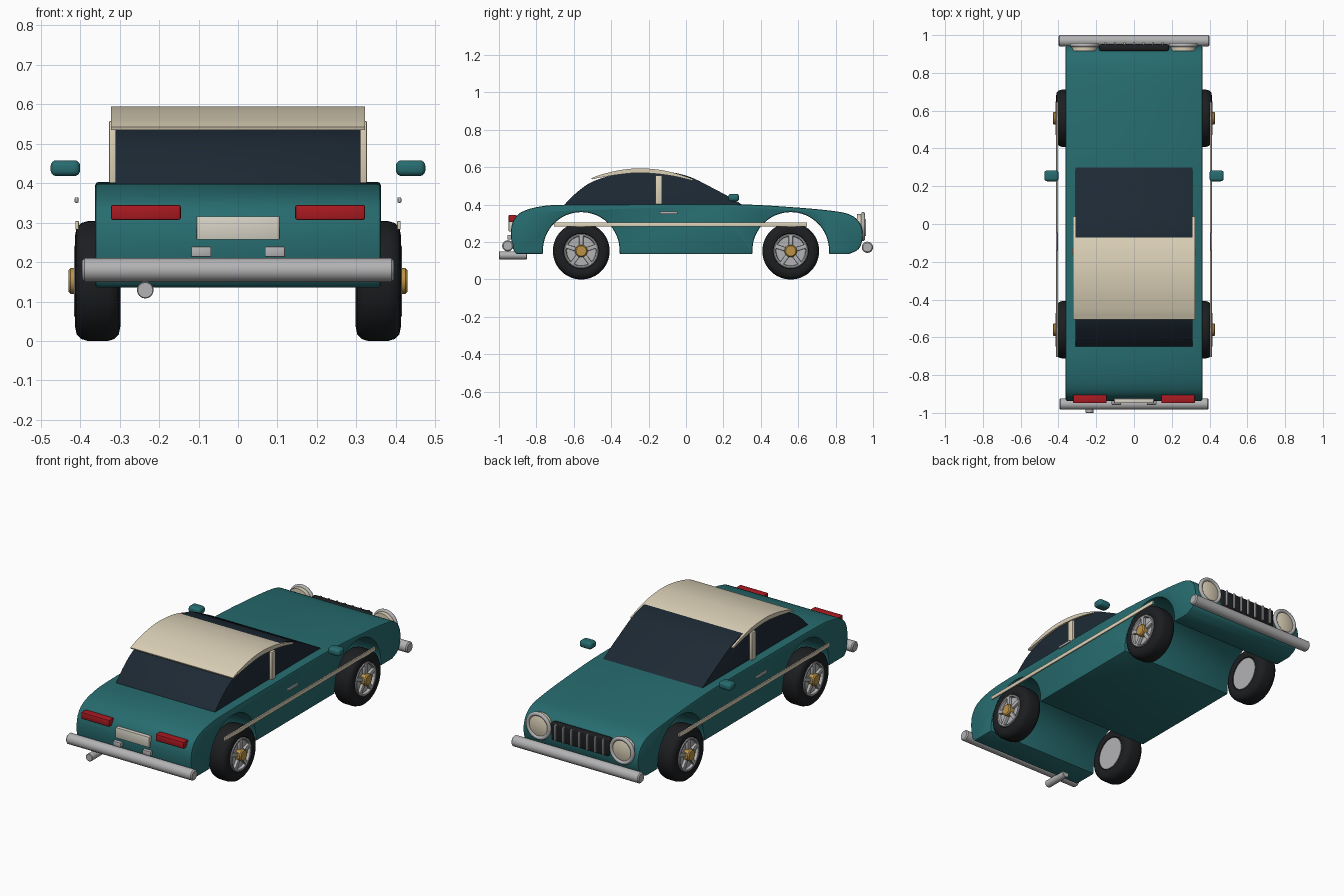
import bpy, bmesh, math
from mathutils import Vector, Matrix

if "Cube" in bpy.data.objects:
    bpy.data.objects.remove(bpy.data.objects["Cube"])

def mat(name, rgb):
    m = bpy.data.materials.new(name)
    m.diffuse_color = (*rgb, 1)
    m.use_nodes = True
    m.node_tree.nodes["Principled BSDF"].inputs["Base Color"].default_value = m.diffuse_color
    return m

TEAL = mat("teal_paint", (0.02, 0.15, 0.16))
CREAM = mat("cream", (0.72, 0.64, 0.48))
GLASS = mat("dark_glass", (0.012, 0.022, 0.034))
RUBBER = mat("rubber", (0.012, 0.013, 0.015))
CHROME = mat("chrome", (0.45, 0.45, 0.46))
GOLD = mat("gold", (0.5, 0.29, 0.06))
RED = mat("red_lens", (0.4, 0.01, 0.015))
PLATE = mat("plate_white", (0.68, 0.65, 0.56))

def finish(name, bm, material, bevel=0, segments=2):
    bmesh.ops.remove_doubles(bm, verts=bm.verts, dist=1e-5)
    bmesh.ops.recalc_face_normals(bm, faces=bm.faces)
    if bevel:
        sharp = [e for e in bm.edges if e.calc_face_angle(0) > math.radians(40)]
        bmesh.ops.bevel(bm, geom=sharp, offset=bevel, segments=segments,
                        profile=0.5, affect='EDGES', clamp_overlap=True)
    me = bpy.data.meshes.new(name)
    bm.to_mesh(me)
    bm.free()
    ob = bpy.data.objects.new(name, me)
    bpy.context.collection.objects.link(ob)
    me.materials.append(material)
    bpy.ops.object.select_all(action='DESELECT')
    ob.select_set(True)
    bpy.context.view_layer.objects.active = ob
    bpy.ops.object.shade_smooth_by_angle(angle=math.radians(35))
    return ob

def box(name, lo, hi, material, bevel=0, segments=2, rot=None):
    lo, hi = Vector(lo), Vector(hi)
    bm = bmesh.new()
    bmesh.ops.create_cube(bm, size=1, matrix=Matrix.Translation((lo + hi) / 2) @ Matrix.Diagonal((*(hi - lo), 1)))
    if rot:
        bmesh.ops.transform(bm, matrix=rot, verts=bm.verts)
    return finish(name, bm, material, bevel, segments)

def extrude(name, outline, half, material, bevel=0):
    """Side outline (y, z) extruded across the car's width."""
    bm = bmesh.new()
    f = bm.faces.new([bm.verts.new((-half, y, z)) for y, z in outline])
    r = bmesh.ops.extrude_face_region(bm, geom=[f])
    vs = [v for v in r['geom'] if isinstance(v, bmesh.types.BMVert)]
    bmesh.ops.translate(bm, verts=vs, vec=(2 * half, 0, 0))
    return finish(name, bm, material, bevel)

def lathe(name, profile, axis, centre, material, n=40):
    """Profile (along axis, radius) revolved around the x or y axis."""
    bm = bmesh.new()
    rings = []
    for a, r in profile:
        ring = []
        for i in range(n):
            c, s = r * math.cos(math.tau * i / n), r * math.sin(math.tau * i / n)
            ring.append(bm.verts.new(Vector(centre) + Vector((a, c, s) if axis == 'X' else (c, a, s))))
        rings.append(ring)
    for p, q in zip(rings, rings[1:]):
        for i in range(n):
            j = (i + 1) % n
            bm.faces.new((p[i], p[j], q[j], q[i]))
    bmesh.ops.dissolve_degenerate(bm, dist=1e-6, edges=bm.edges)
    return finish(name, bm, material)

def rod(name, a0, a1, r, axis, centre, material, b=0.006, n=32):
    return lathe(name, [(a0, 0), (a0, r - b), (a0 + b, r), (a1 - b, r), (a1, r - b), (a1, 0)],
                 axis, centre, material, n)

def spline(pts, steps=5):
    """Smooth Catmull-Rom curve through the points."""
    p = [Vector(q) for q in pts]
    p = [2 * p[0] - p[1]] + p + [2 * p[-1] - p[-2]]
    out = []
    for a, b, c, d in zip(p, p[1:], p[2:], p[3:]):
        for k in range(steps):
            t = k / steps
            out.append(0.5 * (2 * b + (c - a) * t + (2 * a - 5 * b + 4 * c - d) * t * t
                              + (3 * b - a - 3 * c + d) * t ** 3))
    return [tuple(v) for v in out] + [tuple(p[-2])]

# body shell with wheel arches cut through
FLOOR, AXLE, ARCH = 0.135, 0.56, 0.205
upper = spline([(-0.905, FLOOR), (-0.925, 0.165), (-0.936, 0.24), (-0.925, 0.31), (-0.88, 0.36),
                (-0.78, 0.39), (-0.63, 0.40), (-0.2, 0.402), (0.27, 0.402), (0.56, 0.387),
                (0.78, 0.367), (0.88, 0.345), (0.93, 0.30), (0.945, 0.235), (0.925, 0.165),
                (0.87, FLOOR)], 4)
dip = math.asin(0.02 / ARCH)
under = []
for yc in (AXLE, -AXLE):
    for i in range(25):
        a = -dip + (math.pi + 2 * dip) * i / 24
        under.append((yc + ARCH * math.cos(a), 0.155 + ARCH * math.sin(a)))
extrude("body", upper + under, 0.362, TEAL, 0.01)

# cabin glass and roof shell
extrude("cabin_glass", spline([(-0.655, 0.39), (-0.645, 0.405), (-0.59, 0.46), (-0.51, 0.518), (-0.40, 0.556),
                               (-0.3, 0.572), (-0.2, 0.577), (-0.1, 0.574), (-0.04, 0.566), (0.04, 0.541),
                               (0.15, 0.485), (0.23, 0.442), (0.30, 0.40), (0.31, 0.39)], 4), 0.311, GLASS, 0.005)
roof_top = spline([(-0.505, 0.542), (-0.45, 0.562), (-0.35, 0.585), (-0.25, 0.594),
                   (-0.14, 0.586), (-0.05, 0.566), (0.04, 0.536)], 5)
roof_low = spline([(0.035, 0.528), (-0.05, 0.549), (-0.14, 0.563), (-0.25, 0.57),
                   (-0.35, 0.562), (-0.45, 0.546), (-0.503, 0.535)], 5)
extrude("roof", roof_top + roof_low, 0.322, CREAM)

# parts on both sides
for s, side in ((-1, "left"), (1, "right")):
    def pair(name, x0, x1, y0, y1, z0, z1, material, bevel=0, segments=2):
        xs = sorted((s * x0, s * x1))
        box(f"{side}_{name}", (xs[0], y0, z0), (xs[1], y1, z1), material, bevel, segments)
    pair("door_pillar", 0.305, 0.327, -0.163, -0.127, 0.395, 0.557, CREAM, 0.003)
    pair("side_trim", 0.403, 0.412, -0.705, 0.647, 0.282, 0.304, CREAM, 0.002)
    pair("door_handle", 0.404, 0.414, -0.14, -0.045, 0.35, 0.364, CHROME, 0.003)
    pair("mirror", 0.40, 0.475, 0.226, 0.284, 0.418, 0.458, TEAL, 0.015, 4)
    pair("tail_light", 0.145, 0.322, -0.948, -0.905, 0.307, 0.345, RED, 0.005)
    pair("plate_lamp", 0.068, 0.119, -0.955, -0.925, 0.213, 0.239, CHROME, 0.003)

    # headlight: lens plus chrome ring
    centre = (s * 0.262, 0, 0.283)
    lathe(f"{side}_headlight", [(0.915, 0), (0.915, 0.066), (0.945, 0.068), (0.952, 0.05), (0.957, 0)],
          'Y', centre, CREAM)
    lathe(f"{side}_headlight_ring", [(0.947 + 0.011 * math.cos(math.tau * i / 12),
                                      0.067 + 0.011 * math.sin(math.tau * i / 12)) for i in range(13)],
          'Y', centre, CHROME)

    # wheels
    for yc, end in ((-AXLE, "rear"), (AXLE, "front")):
        name = f"{side}_{end}"
        c = (0, yc, 0.152)
        tyre = [(0.31, 0.088), (0.302, 0.095), (0.298, 0.115), (0.302, 0.135), (0.313, 0.147), (0.33, 0.152),
                (0.38, 0.152), (0.397, 0.147), (0.409, 0.135), (0.413, 0.115), (0.409, 0.095), (0.40, 0.088),
                (0.31, 0.088)]
        lathe(name + "_tyre", [(s * a, r) for a, r in tyre], 'X', c, RUBBER, 48)
        rim = [(0.303, 0), (0.303, 0.09), (0.413, 0.092), (0.415, 0.088), (0.413, 0.081), (0.398, 0.078), (0.398, 0)]
        lathe(name + "_rim", [(s * a, r) for a, r in rim], 'X', c, CHROME, 48)
        lathe(name + "_hub", [(s * a, r) for a, r in
                              [(0.39, 0), (0.39, 0.033), (0.424, 0.033), (0.43, 0.027), (0.43, 0)]], 'X', c, GOLD)
        for k in range(5):
            turn = Matrix.Translation(c) @ Matrix.Rotation(math.tau * k / 5, 4, 'X')
            xs = sorted((s * 0.395, s * 0.414))
            box(f"{name}_spoke_{k + 1}", (xs[0], -0.011, 0.02), (xs[1], 0.011, 0.084), CHROME, 0.003, rot=turn)

# bumpers, exhaust and number plate
rod("rear_bumper", -0.395, 0.395, 0.03, 'X', (0, -0.953, 0.18), CHROME)
rod("front_bumper", -0.40, 0.40, 0.03, 'X', (0, 0.97, 0.172), CHROME)
rod("exhaust_pipe", -1.0, -0.85, 0.021, 'Y', (-0.235, 0, 0.129), CHROME, 0.002)
box("number_plate", (-0.105, -0.948, 0.257), (0.105, -0.925, 0.316), PLATE, 0.002)

# grille with vertical bars
box("grille", (-0.185, 0.915, 0.225), (0.185, 0.952, 0.327), RUBBER, 0.012, 3)
for i in range(7):
    x = -0.15 + 0.05 * i
    box(f"grille_bar_{i + 1}", (x - 0.005, 0.94, 0.232), (x + 0.005, 0.962, 0.322), CHROME, 0.002)
